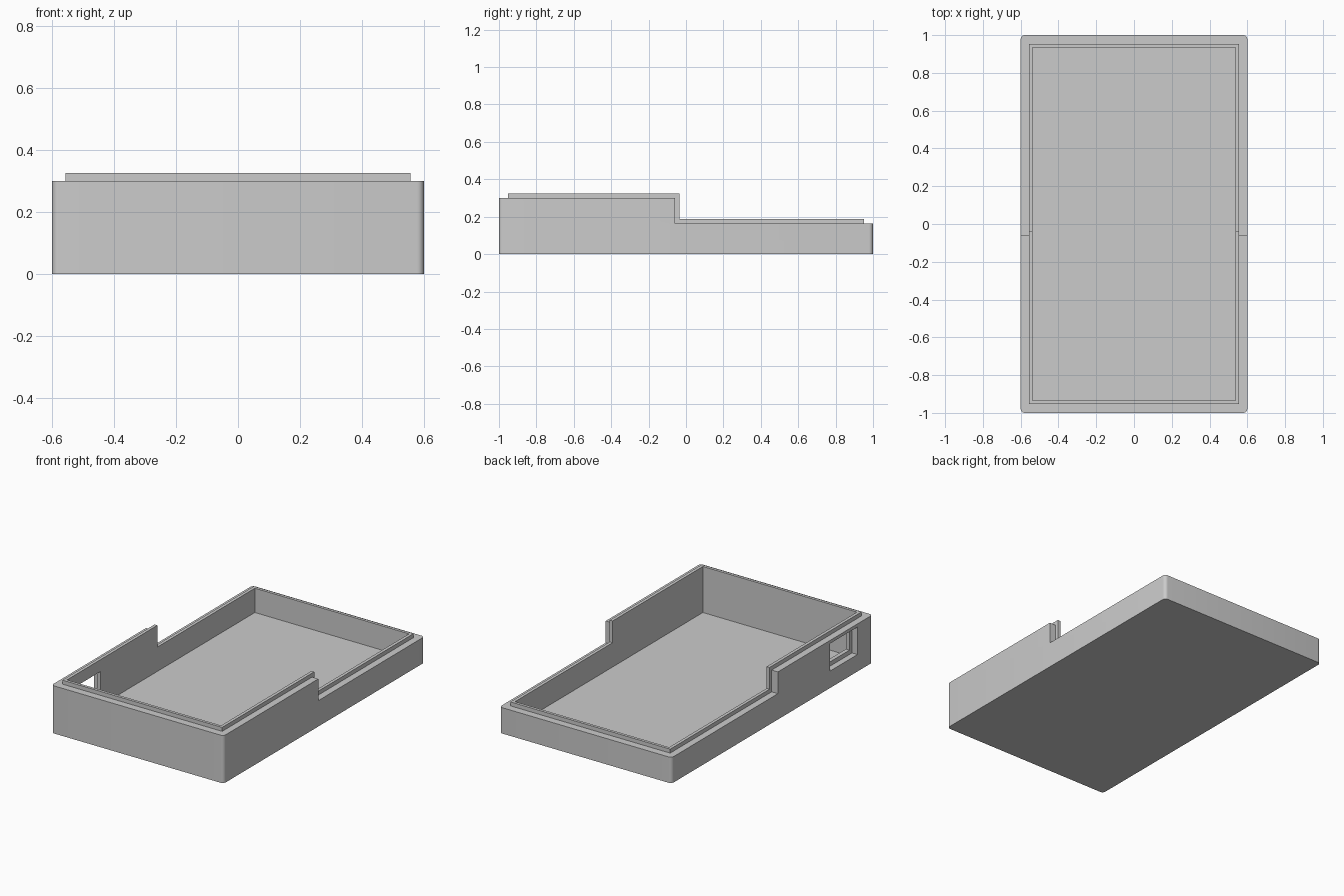
import bpy, bmesh

cube = bpy.data.objects.get("Cube")
if cube:
    bpy.data.objects.remove(cube, do_unlink=True)

grey = bpy.data.materials.new("light_grey")
grey.use_nodes = True
colour = (0.6, 0.6, 0.6, 1)
grey.diffuse_color = colour
grey.node_tree.nodes["Principled BSDF"].inputs["Base Color"].default_value = colour


def prism(name, profile, x0, x1, corner=0):
    """Extrude a y-z outline along x, optionally rounding the upright corners."""
    bm = bmesh.new()
    face = bm.faces.new([bm.verts.new((x0, y, z)) for y, z in profile])
    side = bmesh.ops.extrude_face_region(bm, geom=[face])["geom"]
    moved = [v for v in side if isinstance(v, bmesh.types.BMVert)]
    bmesh.ops.translate(bm, verts=moved, vec=(x1 - x0, 0, 0))
    bmesh.ops.recalc_face_normals(bm, faces=bm.faces)
    if corner:
        ends = {min(p[0] for p in profile), max(p[0] for p in profile)}
        upright = [e for e in bm.edges
                   if abs(e.verts[0].co.z - e.verts[1].co.z) > 0.1
                   and any(abs(v - e.verts[0].co.y) < 1e-4 for v in ends)]
        bmesh.ops.bevel(bm, geom=upright, offset=corner, segments=6,
                        profile=0.5, affect='EDGES')
    mesh = bpy.data.meshes.new(name)
    bm.to_mesh(mesh)
    bm.free()
    mesh.materials.append(grey)
    obj = bpy.data.objects.new(name, mesh)
    bpy.context.collection.objects.link(obj)
    return obj


def stepped(y_end, z0, y_step, z_high, z_low):
    """Side outline: tall at the front, low at the back."""
    return [(-y_end, z0), (y_end, z0), (y_end, z_low),
            (y_step, z_low), (y_step, z_high), (-y_end, z_high)]


def rect(y0, y1, z0, z1):
    return [(y0, z0), (y1, z0), (y1, z1), (y0, z1)]


def combine(target, tool, operation):
    mod = target.modifiers.new(tool.name, 'BOOLEAN')
    mod.operation = operation
    mod.solver = 'EXACT'
    mod.object = tool
    bpy.ops.object.select_all(action='DESELECT')
    bpy.context.view_layer.objects.active = target
    target.select_set(True)
    bpy.ops.object.modifier_apply(modifier=mod.name)
    bpy.data.objects.remove(tool, do_unlink=True)


# Outer body with rounded upright corners
case = prism("lower_case", stepped(1.0, 0, -0.058, 0.30, 0.163), -0.6, 0.6, 0.022)

# Inner locating lip that follows the step
lip = prism("lip", stepped(0.953, 0.02, -0.036, 0.325, 0.188), -0.557, 0.557)
combine(case, lip, 'UNION')

# Open cavity above the floor
combine(case, prism("cavity", rect(-0.935, 0.935, 0.035, 0.5), -0.537, 0.537), 'DIFFERENCE')

# Port in the side wall: shallow recess outside, smaller opening through
combine(case, prism("recess", rect(-0.85, -0.575, 0.107, 0.28), -0.7, -0.562), 'DIFFERENCE')
combine(case, prism("opening", rect(-0.825, -0.60, 0.134, 0.25), -0.7, -0.5), 'DIFFERENCE')

bpy.context.view_layer.objects.active = case
case.select_set(True)
bpy.ops.object.shade_smooth_by_angle(angle=0.6)
